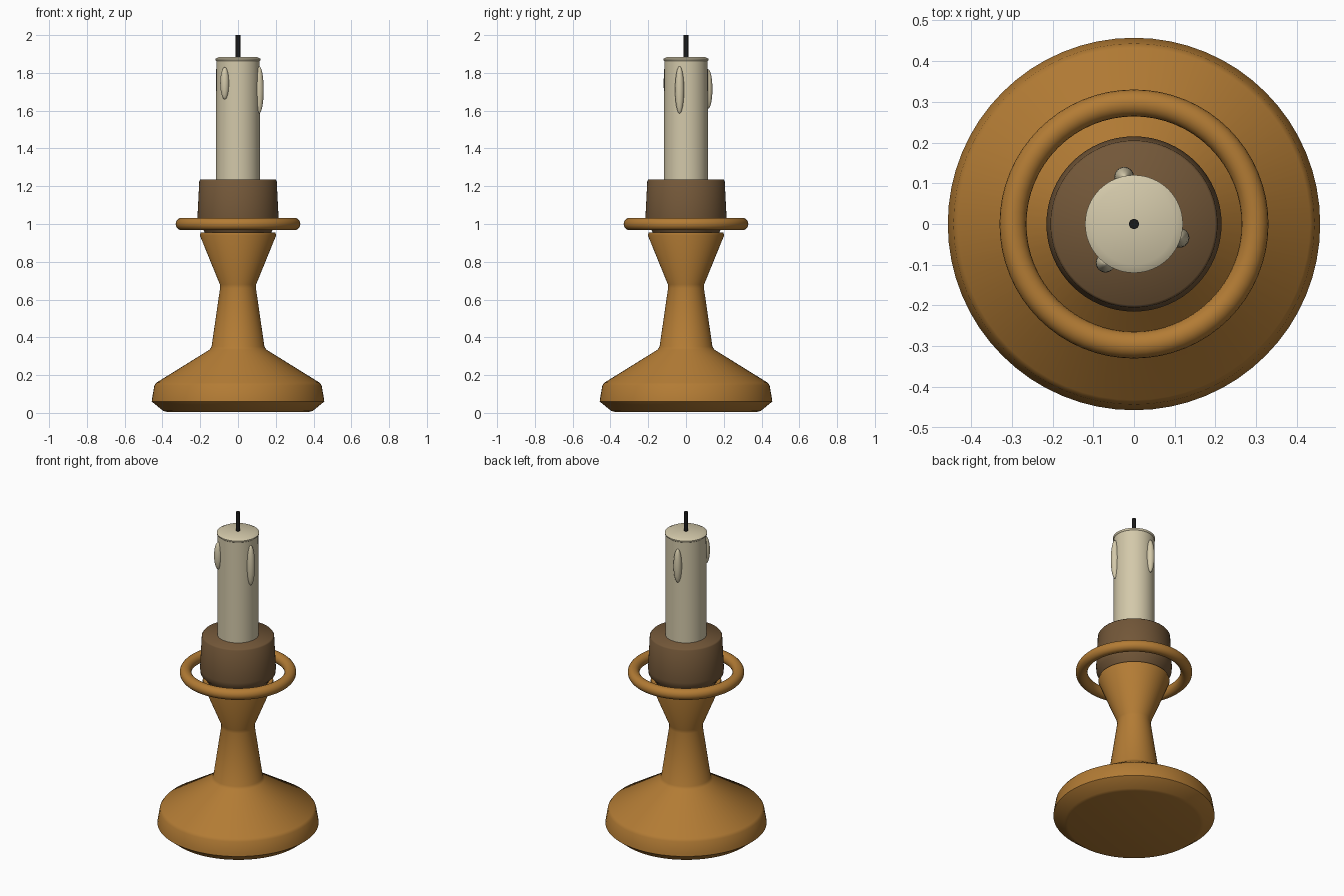
import bpy
from math import cos, sin, pi, radians

if "Cube" in bpy.data.objects:
    bpy.data.objects.remove(bpy.data.objects["Cube"])


def material(name, rgb):
    m = bpy.data.materials.new(name)
    m.diffuse_color = (*rgb, 1)
    m.use_nodes = True
    m.node_tree.nodes["Principled BSDF"].inputs["Base Color"].default_value = m.diffuse_color
    return m


BRASS = material("brass", (0.45, 0.2, 0.035))
BROWN = material("brown", (0.17, 0.095, 0.04))
WAX = material("wax", (0.65, 0.58, 0.40))
BLACK = material("black", (0.01, 0.01, 0.01))


def finish(ob, name, mat, angle=55):
    ob.name = ob.data.name = name
    ob.data.materials.append(mat)
    bpy.ops.object.select_all(action='DESELECT')
    ob.select_set(True)
    bpy.context.view_layer.objects.active = ob
    bpy.ops.object.shade_smooth_by_angle(angle=radians(angle))


def lathe(name, profile, mat, n=64, angle=55):
    """Closed solid of revolution from (radius, z) points, bottom to top."""
    verts = [(r * cos(2 * pi * i / n), r * sin(2 * pi * i / n), z)
             for r, z in profile for i in range(n)]
    faces = [(k * n + i, k * n + (i + 1) % n, (k + 1) * n + (i + 1) % n, (k + 1) * n + i)
             for k in range(len(profile) - 1) for i in range(n)]
    last = (len(profile) - 1) * n
    faces += [tuple(reversed(range(n))), tuple(range(last, last + n))]
    me = bpy.data.meshes.new(name)
    me.from_pydata(verts, [], faces)
    ob = bpy.data.objects.new(name, me)
    bpy.context.collection.objects.link(ob)
    finish(ob, name, mat, angle)


# Foot and waisted stem
lathe("base_and_stem", [(0.375, 0.005), (0.395, 0.01), (0.457, 0.06), (0.455, 0.075),
                        (0.443, 0.145), (0.432, 0.16), (0.15, 0.335), (0.14, 0.35),
                        (0.095, 0.66), (0.096, 0.68), (0.202, 0.94), (0.198, 0.955)], BRASS)
# Candle cup
lathe("candle_cup", [(0.175, 0.95), (0.18, 0.965), (0.212, 1.0), (0.215, 1.03),
                     (0.205, 1.228), (0.199, 1.236)], BROWN)
# Loose ring around the cup
bpy.ops.mesh.primitive_torus_add(major_radius=0.297, minor_radius=0.033, major_segments=64,
                                 minor_segments=20, location=(0, 0, 1.0))
finish(bpy.context.object, "ring", BRASS)

# Candle, melted lip and wick
lathe("candle", [(0.117, 1.2), (0.115, 1.87)], WAX)
lathe("candle_lip", [(0.112, 1.86), (0.12, 1.867), (0.12, 1.874), (0.1, 1.885)], WAX, angle=60)
lathe("wick", [(0.0125, 1.87), (0.0125, 2.0)], BLACK, 16)

# Wax drips: (x, y, z, half height)
for i, (x, y, z, h) in enumerate([(0.112, -0.034, 1.71, 0.125),
                                  (-0.07, -0.095, 1.745, 0.085),
                                  (-0.024, 0.116, 1.715, 0.105)]):
    bpy.ops.mesh.primitive_uv_sphere_add(segments=24, ring_count=16, radius=1, location=(x, y, z))
    ob = bpy.context.object
    ob.scale = (0.024, 0.024, h)
    finish(ob, f"wax_drip_{i + 1}", WAX)
